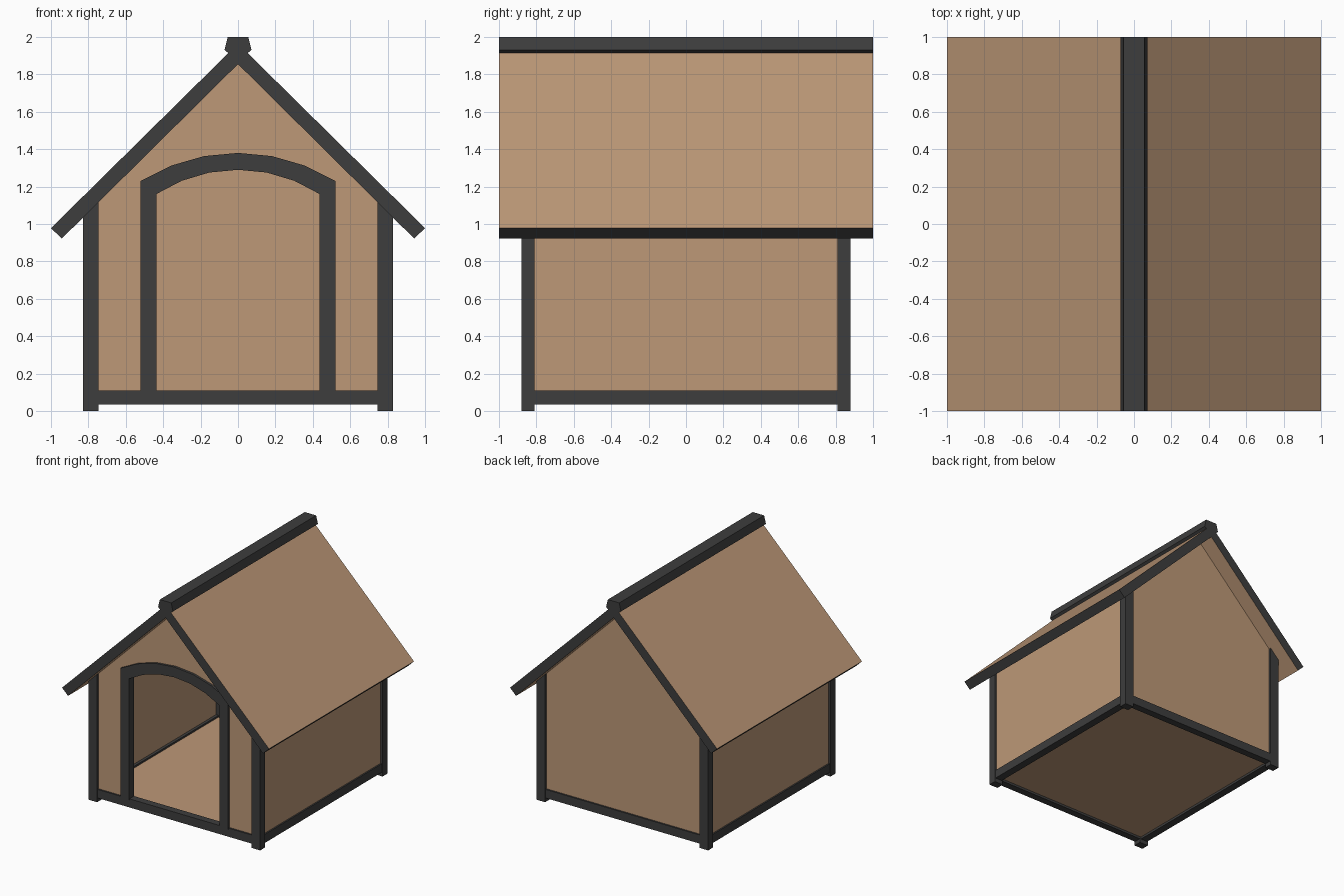
import bpy, bmesh, math

if "Cube" in bpy.data.objects:
    bpy.data.objects.remove(bpy.data.objects["Cube"])


def material(name, rgb):
    m = bpy.data.materials.new(name)
    m.diffuse_color = (*rgb, 1)
    m.use_nodes = True
    m.node_tree.nodes["Principled BSDF"].inputs["Base Color"].default_value = m.diffuse_color
    return m


TAN = material("tan_wood", (0.51, 0.315, 0.186))
DARK = material("charcoal_trim", (0.047, 0.047, 0.047))


def prism(name, pts, y0, y1, mats):
    """Extrude an xz outline from y0 to y1."""
    bm = bmesh.new()
    face = bm.faces.new([bm.verts.new((x, y0, z)) for x, z in pts])
    ext = bmesh.ops.extrude_face_region(bm, geom=[face])["geom"]
    for v in ext:
        if isinstance(v, bmesh.types.BMVert):
            v.co.y = y1
    bmesh.ops.recalc_face_normals(bm, faces=bm.faces)
    me = bpy.data.meshes.new(name)
    bm.to_mesh(me)
    bm.free()
    for m in mats:
        me.materials.append(m)
    ob = bpy.data.objects.new(name, me)
    bpy.context.collection.objects.link(ob)
    return ob


def box(name, x0, x1, y0, y1, z0, z1, mat):
    pts = [(x0, z0), (x1, z0), (x1, z1), (x0, z1)]
    return prism(name, pts, y0, y1, [mat])


def arch(half, spring, top, n=6):
    """Arc points from right to left over a doorway."""
    sag = top - spring
    r = (half * half + sag * sag) / (2 * sag)
    a = math.asin(half / r)
    return [(r * math.sin(a - 2 * a * i / n),
             top - r + r * math.cos(a - 2 * a * i / n)) for i in range(n + 1)]


def under_roof(x):
    return 1.875 - 0.99 * abs(x)


# Roof: tan on the slopes and undersides, dark on the cut ends
roof = prism("roof", [(0, 1.965), (1, 0.978), (0.942, 0.922), (0, 1.855),
                      (-0.942, 0.922), (-1, 0.978)], -1, 1, [DARK, TAN])
for p in roof.data.polygons:
    p.material_index = int(p.normal.x * p.normal.z * p.center.x > 0.01)

# Ridge cap
prism("ridge_cap", [(0.055, 2), (0.072, 1.93), (0.04, 1.905), (-0.04, 1.905),
                    (-0.072, 1.93), (-0.055, 2)], -1, 1, [DARK])

# Gable walls, the front one with an arched doorway
gable = [(0.8, 0.06), (0.8, under_roof(0.8)), (0, under_roof(0)),
         (-0.8, under_roof(0.8)), (-0.8, 0.06)]
door = arch(0.48, 1.195, 1.335)
opening = [(0.48, 0.06)] + door + [(-0.48, 0.06)]
prism("back_wall", gable, 0.83, 0.86, [TAN])
prism("front_wall", gable + opening[::-1], -0.86, -0.83, [TAN])

# Door frame
outer = [(0.52, 0.1)] + arch(0.52, 1.23, 1.38) + [(-0.52, 0.1)]
inner = [(0.437, 0.1)] + arch(0.437, 1.16, 1.29) + [(-0.437, 0.1)]
prism("door_frame", outer + inner[::-1], -0.88, -0.81, [DARK])

# Floor
box("floor", -0.79, 0.79, -0.84, 0.84, 0.055, 0.095, TAN)

for s, side in ((-1, "left"), (1, "right")):
    # Side wall
    prism(side + "_wall", [(s * 0.78, 0.06), (s * 0.81, 0.06),
                           (s * 0.81, under_roof(0.81)),
                           (s * 0.78, under_roof(0.78))], -0.84, 0.84, [TAN])
    # Side bottom rail
    x0, x1 = sorted((s * 0.755, s * 0.823))
    box(side + "_rail", x0, x1, -0.82, 0.82, 0.035, 0.11, DARK)
    # Corner posts, cut to the roof slope
    post = [(s * 0.745, 0), (s * 0.83, 0), (s * 0.83, under_roof(0.83)),
            (s * 0.745, under_roof(0.745))]
    for t, end in ((-1, "front"), (1, "back")):
        y0, y1 = sorted((t * 0.81, t * 0.88))
        prism(f"{end}_{side}_post", post, y0, y1, [DARK])

# Front and back bottom rails
for t, end in ((-1, "front"), (1, "back")):
    y0, y1 = sorted((t * 0.812, t * 0.875))
    box(end + "_rail", -0.76, 0.76, y0, y1, 0.035, 0.11, DARK)
